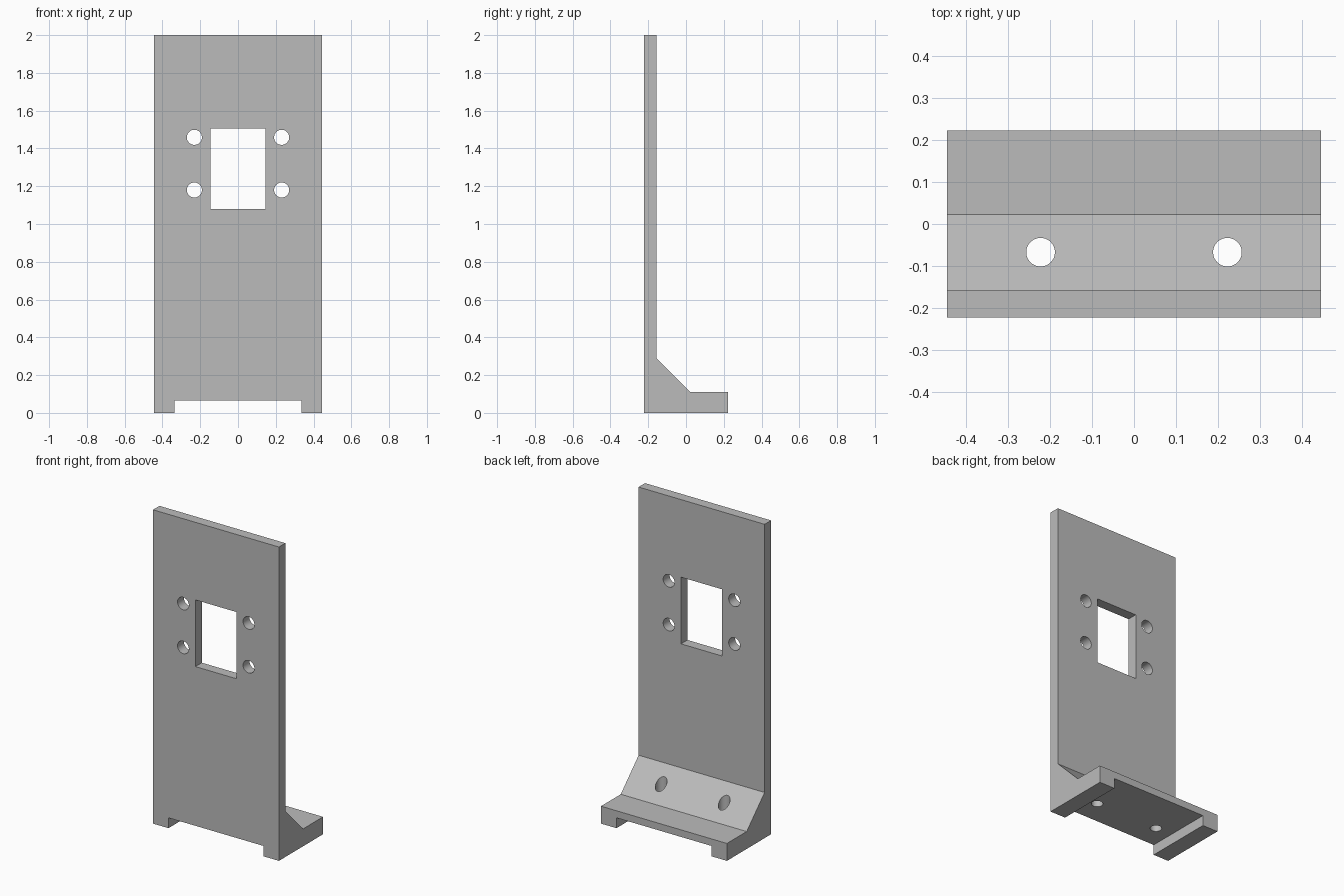
import bpy, bmesh
from math import radians

cube = bpy.data.objects.get("Cube")
if cube:
    bpy.data.objects.remove(cube)

WIDTH, DEPTH, HEIGHT = 0.888, 0.444, 2.0
PLATE_BACK = -0.157

grey = bpy.data.materials.new("plain grey")
grey.use_nodes = True
grey.diffuse_color = (0.5, 0.5, 0.5, 1)
grey.node_tree.nodes["Principled BSDF"].inputs["Base Color"].default_value = (0.5, 0.5, 0.5, 1)


def extrude_profile(name, points, width):
    """Extrude a (y, z) profile along x, centred on x = 0."""
    bm = bmesh.new()
    face = bm.faces.new([bm.verts.new((-width / 2, y, z)) for y, z in points])
    moved = bmesh.ops.extrude_face_region(bm, geom=[face])["geom"]
    verts = [v for v in moved if isinstance(v, bmesh.types.BMVert)]
    bmesh.ops.translate(bm, verts=verts, vec=(width, 0, 0))
    bmesh.ops.recalc_face_normals(bm, faces=bm.faces)
    mesh = bpy.data.meshes.new(name)
    bm.to_mesh(mesh)
    bm.free()
    obj = bpy.data.objects.new(name, mesh)
    bpy.context.collection.objects.link(obj)
    return obj


def box_cutter(name, location, size):
    bpy.ops.mesh.primitive_cube_add(size=1, location=location)
    obj = bpy.context.object
    obj.name, obj.scale = name, size
    return obj


def hole_cutter(name, location, radius, depth, tilt=0):
    bpy.ops.mesh.primitive_cylinder_add(vertices=48, radius=radius, depth=depth,
                                        location=location, rotation=(tilt, 0, 0))
    obj = bpy.context.object
    obj.name = name
    return obj


# Upright plate, sloped brace and foot as one L-shaped section
half = DEPTH / 2
bracket = extrude_profile("mounting_bracket", [
    (-half, 0), (half, 0), (half, 0.111), (0.023, 0.111),
    (PLATE_BACK, 0.291), (PLATE_BACK, HEIGHT), (-half, HEIGHT)], WIDTH)
bracket.data.materials.append(grey)

# Channel under the foot and window in the plate
plate_y = (PLATE_BACK - half) / 2
cutters = [
    box_cutter("foot_channel_cutter", (0, 0, 0), (0.67, 1, 0.132)),
    box_cutter("window_cutter", (0, plate_y, 1.293), (0.29, 0.2, 0.425)),
]

# Screw holes beside the window and vertical bolt holes through the foot
for side in (-1, 1):
    for z in (1.18, 1.459):
        cutters.append(hole_cutter("screw_hole_cutter", (side * 0.231, plate_y, z),
                                   0.04, 0.2, radians(90)))
    cutters.append(hole_cutter("bolt_hole_cutter", (side * 0.222, -0.067, 0.2), 0.034, 0.6))

for cutter in cutters:
    cutter.hide_render = True
    mod = bracket.modifiers.new(cutter.name, 'BOOLEAN')
    mod.operation, mod.solver, mod.object = 'DIFFERENCE', 'EXACT', cutter

# Apply the cuts, then remove the cutters
bpy.ops.object.select_all(action='DESELECT')
bracket.select_set(True)
bpy.context.view_layer.objects.active = bracket
for mod in list(bracket.modifiers):
    bpy.ops.object.modifier_apply(modifier=mod.name)
for cutter in cutters:
    bpy.data.objects.remove(cutter)
bpy.ops.object.shade_smooth_by_angle(angle=radians(30))
